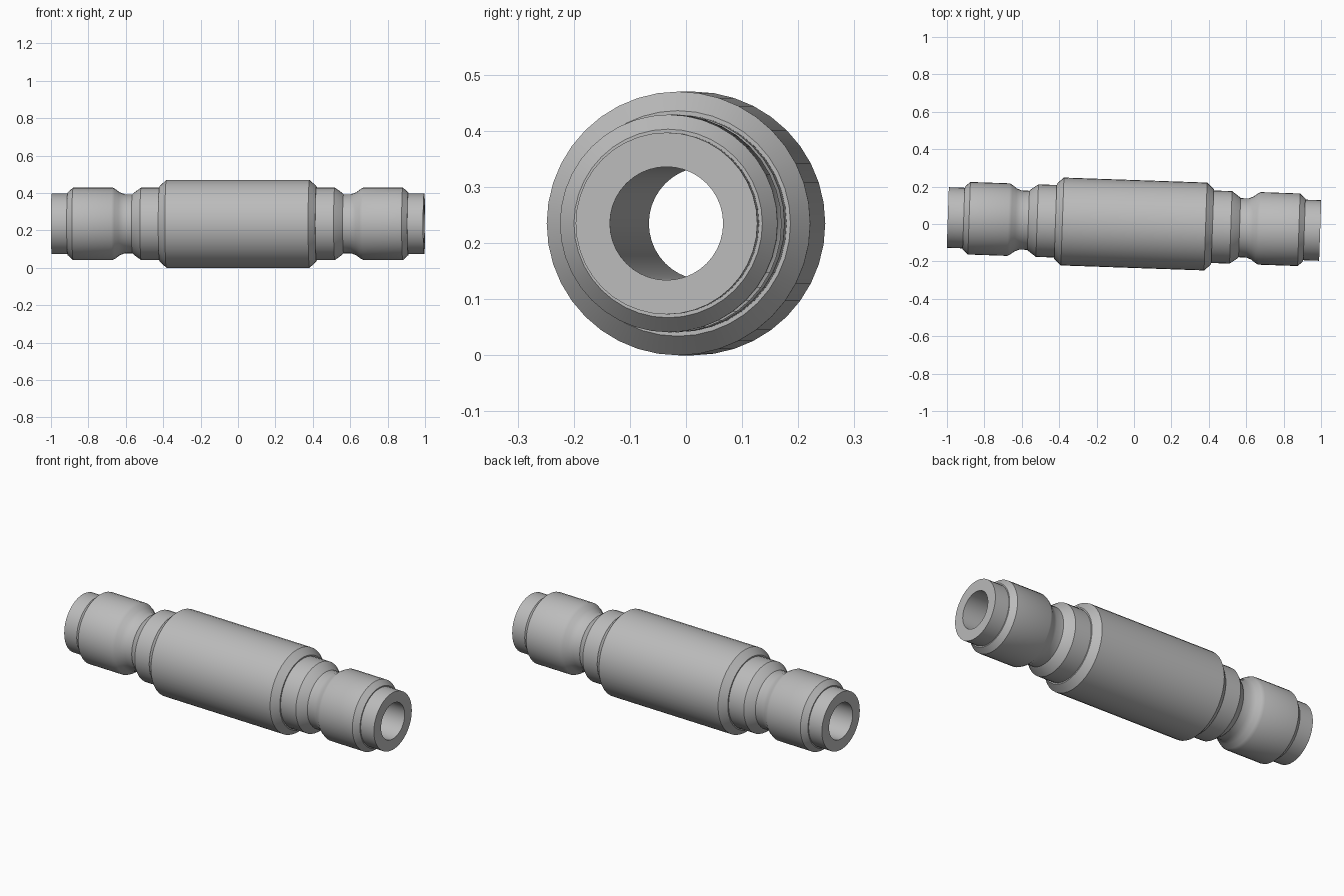
import bpy, bmesh, math
from mathutils import Matrix

if "Cube" in bpy.data.objects:
    bpy.data.objects.remove(bpy.data.objects["Cube"])

SIDES = 40
CENTRE_Z = 0.235
YAW = math.radians(-2.0)

steel = bpy.data.materials.new("brushed grey")
steel.diffuse_color = (0.5, 0.5, 0.5, 1)
steel.use_nodes = True
steel.node_tree.nodes["Principled BSDF"].inputs["Base Color"].default_value = steel.diffuse_color

# Half profile (distance along axis, radius), from the end bore to the middle
half = [(0.996, 0.101), (0.996, 0.162), (0.911, 0.162), (0.911, 0.168),
        (0.882, 0.194), (0.672, 0.194), (0.656, 0.186), (0.634, 0.169),
        (0.607, 0.158), (0.565, 0.158), (0.558, 0.165), (0.518, 0.194),
        (0.420, 0.194), (0.420, 0.201), (0.383, 0.235)]
profile = half + [(-x, r) for x, r in reversed(half)]

# Hollow shaft: revolve the closed profile around the x axis
bm = bmesh.new()
rings = []
for x, r in profile:
    angles = [2 * math.pi * i / SIDES for i in range(SIDES)]
    rings.append([bm.verts.new((x, r * math.sin(a), r * math.cos(a))) for a in angles])
for k, ring in enumerate(rings):
    nxt = rings[(k + 1) % len(rings)]
    for i in range(SIDES):
        j = (i + 1) % SIDES
        bm.faces.new((ring[i], ring[j], nxt[j], nxt[i]))
bmesh.ops.recalc_face_normals(bm, faces=bm.faces)

# Slight turn of the shaft, then lift onto the ground
bm.transform(Matrix.Translation((0, 0, CENTRE_Z)) @ Matrix.Rotation(YAW, 4, 'Z'))
mesh = bpy.data.meshes.new("hollow_shaft")
bm.to_mesh(mesh)
bm.free()
mesh.materials.append(steel)
shaft = bpy.data.objects.new("hollow_shaft", mesh)
bpy.context.collection.objects.link(shaft)
bpy.context.view_layer.objects.active = shaft
shaft.select_set(True)
bpy.ops.object.shade_smooth_by_angle(angle=math.radians(30))
